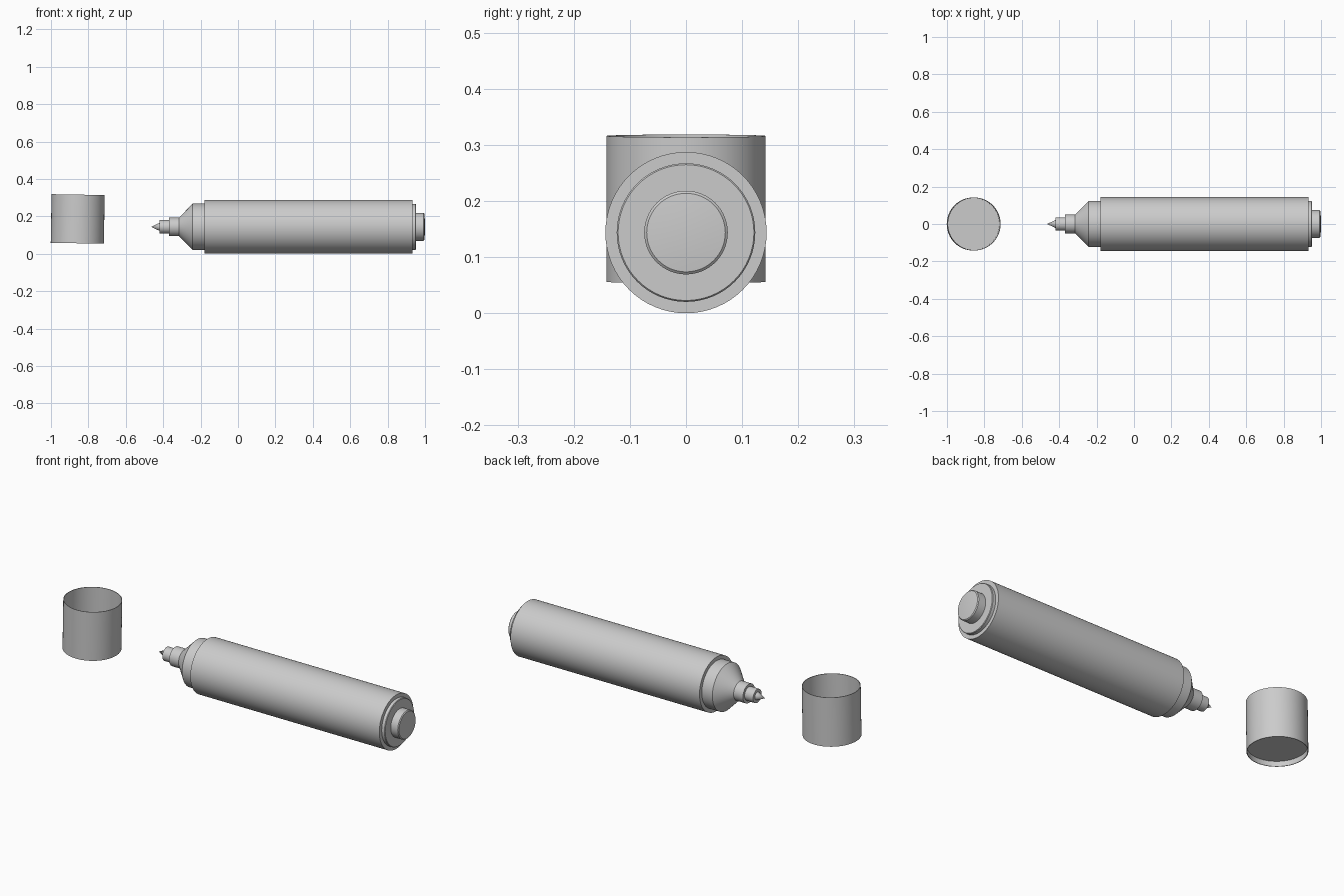
import bpy, bmesh, math
from mathutils import Matrix

if "Cube" in bpy.data.objects:
    bpy.data.objects.remove(bpy.data.objects["Cube"])

AXIS_Z = 0.1437   # height of the pen's long axis
SIDES = 64


def lathe(name, profile, matrix):
    """Revolve (radius, height) points about local z, then place with matrix."""
    bm = bmesh.new()
    rings = []
    for r, h in profile:
        if r == 0:
            rings.append([bm.verts.new((0, 0, h))] * SIDES)
        else:
            rings.append([bm.verts.new((r * math.cos(a), r * math.sin(a), h))
                          for a in (2 * math.pi * i / SIDES for i in range(SIDES))])
    for low, high in zip(rings, rings[1:]):
        for i in range(SIDES):
            j = (i + 1) % SIDES
            quad = list(dict.fromkeys((low[i], low[j], high[j], high[i])))
            bm.faces.new(quad)
    bmesh.ops.recalc_face_normals(bm, faces=bm.faces)
    bm.transform(matrix)
    mesh = bpy.data.meshes.new(name)
    bm.to_mesh(mesh)
    bm.free()
    obj = bpy.data.objects.new(name, mesh)
    bpy.context.collection.objects.link(obj)
    bpy.ops.object.select_all(action='DESELECT')
    obj.select_set(True)
    bpy.context.view_layer.objects.active = obj
    bpy.ops.object.shade_smooth_by_angle(angle=math.radians(30))
    return obj


# pen lies along x: local z becomes world x
pen = Matrix.Translation((0, 0, AXIS_Z)) @ Matrix.Rotation(math.pi / 2, 4, 'Y')

# main barrel
lathe("barrel", [(0, -0.18), (0.1437, -0.18), (0.1437, 0.932), (0, 0.932)], pen)

# stepped nose tapering to the nib holder
lathe("nose", [(0, -0.42), (0.036, -0.42), (0.036, -0.37), (0.05, -0.37),
               (0.05, -0.315), (0.118, -0.248), (0.124, -0.242),
               (0.124, -0.18), (0, -0.18)], pen)

# pointed writing tip
lathe("nib", [(0, -0.465), (0.021, -0.42), (0, -0.42)], pen)

# end plug and its slightly rounded button
lathe("end_plug", [(0, 0.932), (0.1235, 0.932), (0.1235, 0.948),
                   (0.121, 0.951), (0, 0.951)], pen)
lathe("end_button", [(0, 0.951), (0.0745, 0.951), (0.0745, 0.992),
                     (0.070, 0.996), (0.04, 0.999), (0, 1.0)], pen)

# loose open cap standing beside the pen, with a recessed floor
cap = Matrix.Translation((-0.857, 0, 0.187)) @ Matrix.Rotation(math.radians(1), 4, 'Y')
lathe("cap", [(0, -0.104), (0.139, -0.104), (0.139, -0.131), (0.142, -0.131),
              (0.142, 0.129), (0.139, 0.129), (0.139, -0.098), (0, -0.098)], cap)
